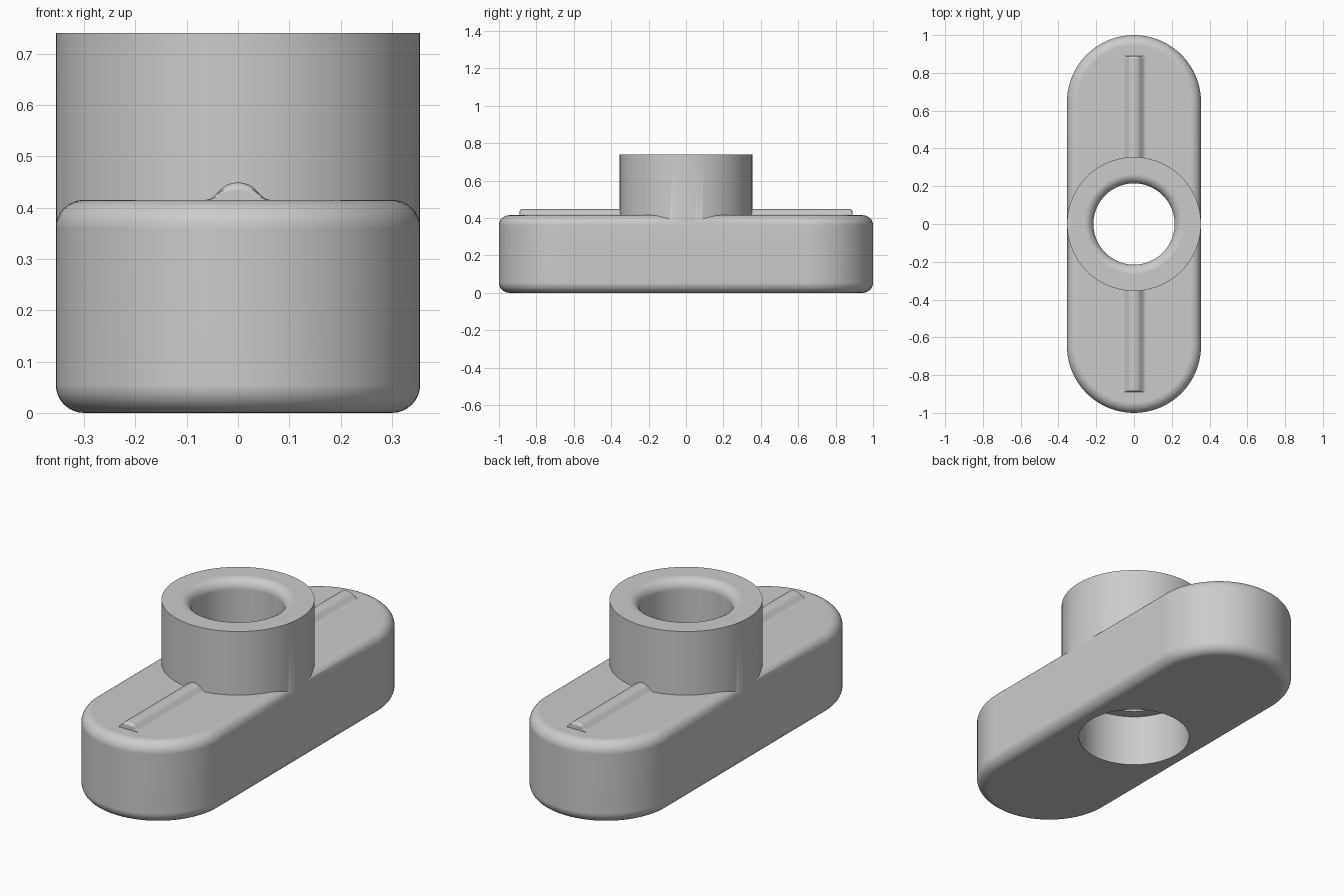
import bpy, bmesh, math

if "Cube" in bpy.data.objects:
    bpy.data.objects.remove(bpy.data.objects["Cube"])

grey = bpy.data.materials.new("plain grey")
grey.diffuse_color = (0.6, 0.6, 0.6, 1)
grey.use_nodes = True
grey.node_tree.nodes["Principled BSDF"].inputs["Base Color"].default_value = grey.diffuse_color


def make_object(name, bm):
    bmesh.ops.recalc_face_normals(bm, faces=bm.faces)
    mesh = bpy.data.meshes.new(name)
    bm.to_mesh(mesh)
    bm.free()
    mesh.materials.append(grey)
    obj = bpy.data.objects.new(name, mesh)
    bpy.context.collection.objects.link(obj)
    return obj


def loft(name, rings):
    """Join closed rings of points into a capped solid."""
    bm = bmesh.new()
    loops = [[bm.verts.new(p) for p in ring] for ring in rings]
    n = len(loops[0])
    for a, b in zip(loops, loops[1:]):
        for i in range(n):
            j = (i + 1) % n
            bm.faces.new((a[i], a[j], b[j], b[i]))
    bm.faces.new(loops[0])
    bm.faces.new(loops[-1])
    return make_object(name, bm)


def circle(r, z, n=96):
    return [(r * math.cos(2 * math.pi * i / n), r * math.sin(2 * math.pi * i / n), z)
            for i in range(n)]


def stadium(r, z, half=0.645, n=40):
    pts = []
    for side, start in ((1, 0), (-1, math.pi)):
        for i in range(n + 1):
            a = start + math.pi * i / n
            pts.append((r * math.cos(a), side * half + r * math.sin(a), z))
    return pts


def quarter(n=8):
    return [math.pi / 2 * i / n for i in range(n + 1)]


# base: long rounded bar with filleted top and bottom rims
R, F, H = 0.355, 0.055, 0.415
rim = [(R - F + F * math.sin(a), F - F * math.cos(a)) for a in quarter()]
rim += [(r, H - z) for r, z in reversed(rim)]
base = loft("base", [stadium(r, z) for r, z in rim])

# round boss standing on the middle of the base
boss = loft("boss_tool", [circle(0.3545, 0.2), circle(0.3545, 0.74)])

# stepped bore: wide below, narrow above, rounded at the top mouth
bore_profile = [(0.27, -0.1), (0.27, 0.27), (0.215, 0.27)]
bore_profile += [(0.265 - 0.05 * math.cos(a), 0.69 + 0.05 * math.sin(a)) for a in quarter()]
bore_profile += [(0.265, 0.8)]
bore = loft("bore_tool", [circle(r, z) for r, z in bore_profile])

for tool, op in ((boss, 'UNION'), (bore, 'DIFFERENCE')):
    mod = base.modifiers.new(op.lower(), 'BOOLEAN')
    mod.object, mod.operation, mod.solver = tool, op, 'EXACT'
    bpy.context.view_layer.objects.active = base
    bpy.ops.object.modifier_apply(modifier=mod.name)
    bpy.data.objects.remove(tool)

# ridges: bell-shaped ribs running from the boss to each end
half_bell = [(0.062, 0.0), (0.054, 0.002), (0.047, 0.007), (0.036, 0.018),
             (0.029, 0.025), (0.020, 0.030), (0.010, 0.033)]
bell = half_bell + [(0, 0.034)] + [(-x, z) for x, z in reversed(half_bell)]
parts = [base]
for name, s in (("front_ridge", -1), ("back_ridge", 1)):
    rings = []
    for y, k in ((0.34, 1), (0.873, 1), (0.882, 0.93), (0.888, 0.75), (0.89, 0.5)):
        ring = [(x, s * y, H + z * k) for x, z in bell]
        rings.append(ring + [(-0.062, s * y, H - 0.01), (0.062, s * y, H - 0.01)])
    parts.append(loft(name, rings))

# smooth curved surfaces, keep hard edges and flat faces crisp
for obj in parts:
    bpy.ops.object.select_all(action='DESELECT')
    obj.select_set(True)
    bpy.context.view_layer.objects.active = obj
    bpy.ops.object.shade_smooth_by_angle(angle=math.radians(35))
    normals = obj.modifiers.new("flat_normals", 'WEIGHTED_NORMAL')
    normals.keep_sharp = True
